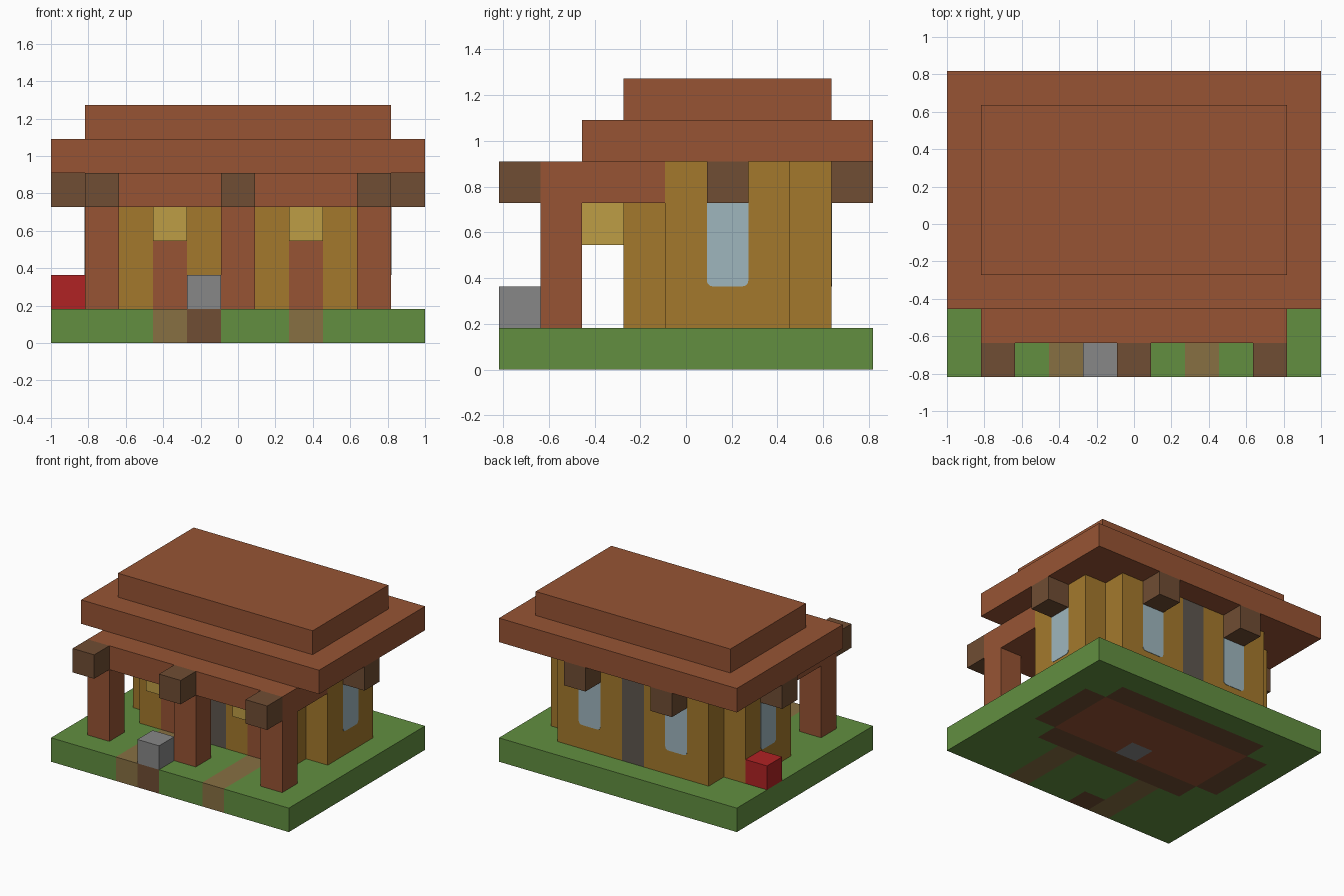
import bpy, bmesh, math
from mathutils import Matrix, Vector

if "Cube" in bpy.data.objects:
    bpy.data.objects.remove(bpy.data.objects["Cube"], do_unlink=True)

NX, NY = 11, 9          # plot size in blocks
U = 2 / NX              # one block


def srgb(code):
    out = []
    for i in range(3):
        c = int(code[2 * i:2 * i + 2], 16) / 255
        out.append(c / 12.92 if c < 0.04045 else ((c + 0.055) / 1.055) ** 2.4)
    return (*out, 1)


def material(name, code):
    m = bpy.data.materials.new(name)
    m.use_nodes = True
    m.diffuse_color = srgb(code)
    m.node_tree.nodes["Principled BSDF"].inputs["Base Color"].default_value = srgb(code)
    return m


clay = material("clay", "975434")
grass = material("grass", "628F40")
wood = material("golden wood", "A4792C")
lamp = material("pale yellow", "BE9D45")
log = material("dark log", "704D33")
stone = material("stone grey", "878787")
slate = material("slate", "5E574F")
glass = material("pale blue glass", "9FB6BE")
red = material("red", "B02224")
path = material("path tan", "877042")


def finish(bm, name, mats):
    bmesh.ops.recalc_face_normals(bm, faces=bm.faces)
    mesh = bpy.data.meshes.new(name)
    bm.to_mesh(mesh)
    bm.free()
    for m in mats:
        mesh.materials.append(m)
    ob = bpy.data.objects.new(name, mesh)
    bpy.context.collection.objects.link(ob)
    return ob


def corner(x, y, z):
    """World position of a block-grid corner."""
    return Vector(((x - NX / 2) * U, (y - NY / 2) * U, z * U))


def block(name, mat, x, y, z, size=(1, 1, 1)):
    """Box starting at block (x, y, z), size in blocks."""
    bm = bmesh.new()
    bmesh.ops.create_cube(bm, size=1)
    s = Vector(size)
    bm.transform(Matrix.Translation(corner(x, y, z) + s * U / 2) @ Matrix.Diagonal((*(s * U), 1)))
    return finish(bm, name, [mat])


def slab(name, z, height, keep, colour, mats):
    """Extrude chosen plot cells; colour each face by its cell and normal."""
    bm = bmesh.new()
    bmesh.ops.create_grid(bm, x_segments=NX, y_segments=NY, size=0.5)
    bm.transform(Matrix.Translation((0, 0, z * U)) @ Matrix.Diagonal((NX * U, NY * U, 1, 1)))

    def cell(p):
        return math.floor(p.x / U + NX / 2), math.floor(p.y / U + NY / 2)

    drop = [f for f in bm.faces if not keep(*cell(f.calc_center_median()))]
    bmesh.ops.delete(bm, geom=drop, context="FACES")
    top = bmesh.ops.extrude_face_region(bm, geom=bm.faces[:], use_keep_orig=True)
    verts = [g for g in top["geom"] if isinstance(g, bmesh.types.BMVert)]
    bmesh.ops.translate(bm, verts=verts, vec=(0, 0, height * U))
    bmesh.ops.recalc_face_normals(bm, faces=bm.faces)
    for f in bm.faces:
        p = f.calc_center_median() - f.normal * 0.01
        f.material_index = mats.index(colour(*cell(p), f.normal))
    return finish(bm, name, mats)


# House footprint: a rectangle with notched corners
def in_house(x, y):
    return (2 <= x <= 8 and 3 <= y <= 7) or (1 <= x <= 9 and 4 <= y <= 6)


def ground_colour(x, y, n):
    if (x, y) == (5, 4):
        return stone
    if in_house(x, y):
        inside = all(in_house(x + i, y + j) for i, j in ((1, 0), (-1, 0), (0, 1), (0, -1)))
        return clay if inside else log
    if (x, y) == (4, 0):
        return log
    return path if x in (3, 7) and y < 3 else grass


def wall_colour(x, y, n):
    if abs(n.y) > 0.5 and x == 5:
        return slate
    if n.y < -0.5 and x in (3, 7):
        return clay
    return wood


slab("ground", 0, 1, lambda x, y: True, ground_colour, [grass, path, log, clay, stone])
slab("house_walls", 1, 4, in_house, wall_colour, [wood, slate, clay])

# Roof tiers and porch roof
block("roof_lower", clay, 0, 2, 5, (11, 7, 1))
block("roof_upper", clay, 1, 3, 6, (9, 5, 1))
block("porch_roof", clay, 1, 1, 4, (9, 3, 1))

# Porch columns with log ends in front
for side, x in (("right", 1), ("middle", 5), ("left", 9)):
    block("porch_column_" + side, clay, x, 1, 1, (1, 1, 3))
    block("log_end_front_" + side, log, x, 0, 4)

# Lamps over the doors
for side, x in (("right", 3), ("left", 7)):
    block("door_lamp_" + side, lamp, x, 2, 3)


def pane(name, x, y, angle):
    """Thin glass plate with rounded lower corners, centred on a wall cell face."""
    bm = bmesh.new()
    bmesh.ops.create_cube(bm, size=1)
    bm.transform(Matrix.Diagonal((U, 0.006, 2 * U, 1)))
    low = [e for e in bm.edges
           if all(v.co.z < 0 for v in e.verts) and abs(e.verts[0].co.x - e.verts[1].co.x) < 0.01]
    bmesh.ops.bevel(bm, geom=low, offset=0.025, segments=3, profile=0.5, affect="EDGES")
    bm.transform(Matrix.Translation(corner(x, y, 3)) @ Matrix.Rotation(angle, 4, "Z"))
    finish(bm, name, [glass])


# Windows, each under a log end
for name, x, y, angle, lx, ly in (
        ("side_right", 1, 5.5, math.pi / 2, 0, 5),
        ("side_left", 10, 5.5, math.pi / 2, 10, 5),
        ("back_right", 3.5, 8, 0, 3, 8),
        ("back_left", 7.5, 8, 0, 7, 8)):
    pane("window_" + name, x, y, angle)
    block("log_end_" + name, log, lx, ly, 4)

# Loose blocks in the yard
block("stone_block", stone, 4, 0, 1)
block("red_block", red, 0, 6, 1)
